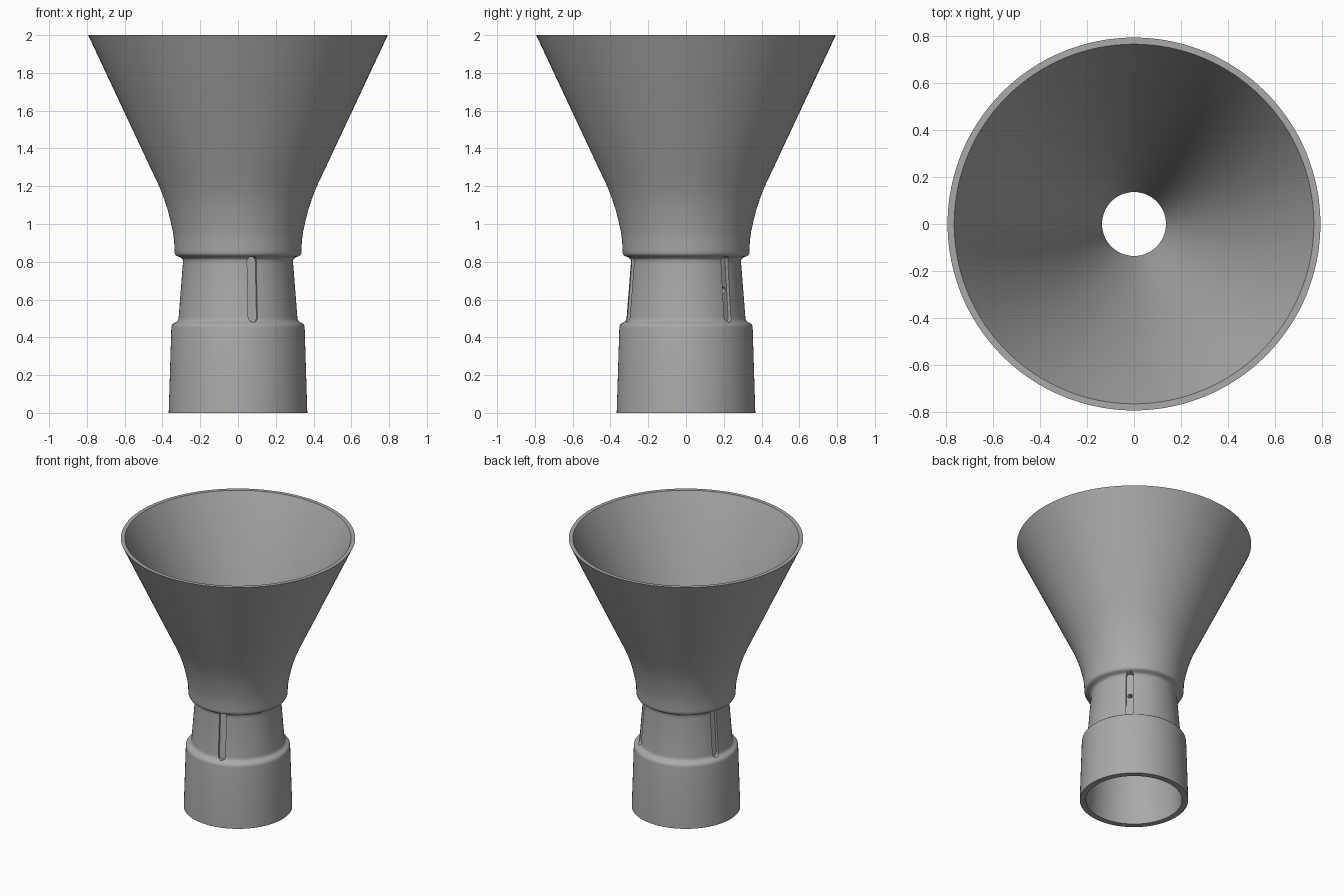
import bpy, bmesh, math
from mathutils import Matrix, Vector

cube = bpy.data.objects.get("Cube")
if cube:
    bpy.data.objects.remove(cube, do_unlink=True)

grey = bpy.data.materials.new("plain grey")
grey.use_nodes = True
COLOR = (0.4, 0.4, 0.4, 1)
grey.diffuse_color = COLOR
grey.node_tree.nodes["Principled BSDF"].inputs["Base Color"].default_value = COLOR


def make_object(name, bm):
    bmesh.ops.recalc_face_normals(bm, faces=bm.faces)
    mesh = bpy.data.meshes.new(name)
    bm.to_mesh(mesh)
    bm.free()
    obj = bpy.data.objects.new(name, mesh)
    bpy.context.collection.objects.link(obj)
    mesh.materials.append(grey)
    return obj


# Funnel body: closed wall section (radius, height) turned around z
outside = [(.367, 0), (.353, .45), (.351, .462), (.346, .47), (.338, .476),
           (.327, .481), (.32, .487), (.316, .496), (.314, .51),
           (.292, .79), (.292, .808), (.296, .817), (.306, .824), (.32, .829),
           (.33, .835), (.335, .844), (.336, .86), (.338, .91), (.345, .96),
           (.356, 1.01), (.371, 1.07), (.39, 1.13), (.415, 1.195), (.46, 1.29), (.793, 2)]
inside = [(.765, 2), (.136, .69), (.136, .66), (.25, .64), (.3, .45), (.325, 0)]
bm = bmesh.new()
ring = [bm.verts.new((r, 0, z)) for r, z in outside + inside]
edges = [bm.edges.new((a, b)) for a, b in zip(ring, ring[1:] + ring[:1])]
bmesh.ops.spin(bm, geom=ring + edges, cent=(0, 0, 0), axis=(0, 0, 1),
               angle=math.tau, steps=128, use_merge=True)
bmesh.ops.remove_doubles(bm, verts=bm.verts, dist=1e-5)
funnel = make_object("funnel_body", bm)


# Cutters: three round-ended upright slots around the neck, one with a pin hole
def slot_cutter(name, azimuth, half_width=.025, half_length=.15, depth=.022):
    bm = bmesh.new()
    outline = []
    for end, start in ((1, 0), (-1, math.pi)):
        for i in range(13):
            a = start + math.pi * i / 12
            outline.append(bm.verts.new((-depth, half_width * math.cos(a),
                                         end * half_length + half_width * math.sin(a))))
    face = bm.faces.new(outline)
    new = bmesh.ops.extrude_face_region(bm, geom=[face])["geom"]
    bmesh.ops.translate(bm, vec=(.045, 0, 0),
                        verts=[v for v in new if isinstance(v, bmesh.types.BMVert)])
    place = (Matrix.Rotation(azimuth, 4, 'Z') @ Matrix.Translation((.303, 0, .655))
             @ Matrix.Rotation(math.radians(-4.5), 4, 'Y'))
    bm.transform(place)
    return make_object(name, bm)


def hole_cutter(name, azimuth):
    bm = bmesh.new()
    place = (Matrix.Rotation(azimuth, 4, 'Z') @ Matrix.Translation((.27, 0, .65))
             @ Matrix.Rotation(math.pi / 2, 4, 'Y'))
    bmesh.ops.create_cone(bm, cap_ends=True, segments=20, radius1=.016, radius2=.016,
                          depth=.12, matrix=place)
    return make_object(name, bm)


first = math.radians(-75.5)
cutters = [slot_cutter(f"slot_cutter_{i + 1}", first + i * math.tau / 3) for i in range(3)]
cutters.append(hole_cutter("pin_hole_cutter", first + math.tau / 3))

bpy.context.view_layer.objects.active = funnel
funnel.select_set(True)
for cutter in cutters:
    mod = funnel.modifiers.new(cutter.name, 'BOOLEAN')
    mod.operation = 'DIFFERENCE'
    mod.solver = 'EXACT'
    mod.object = cutter
    bpy.ops.object.modifier_apply(modifier=mod.name)
    bpy.data.objects.remove(cutter, do_unlink=True)

bpy.ops.object.shade_smooth_by_angle(angle=math.radians(38))
